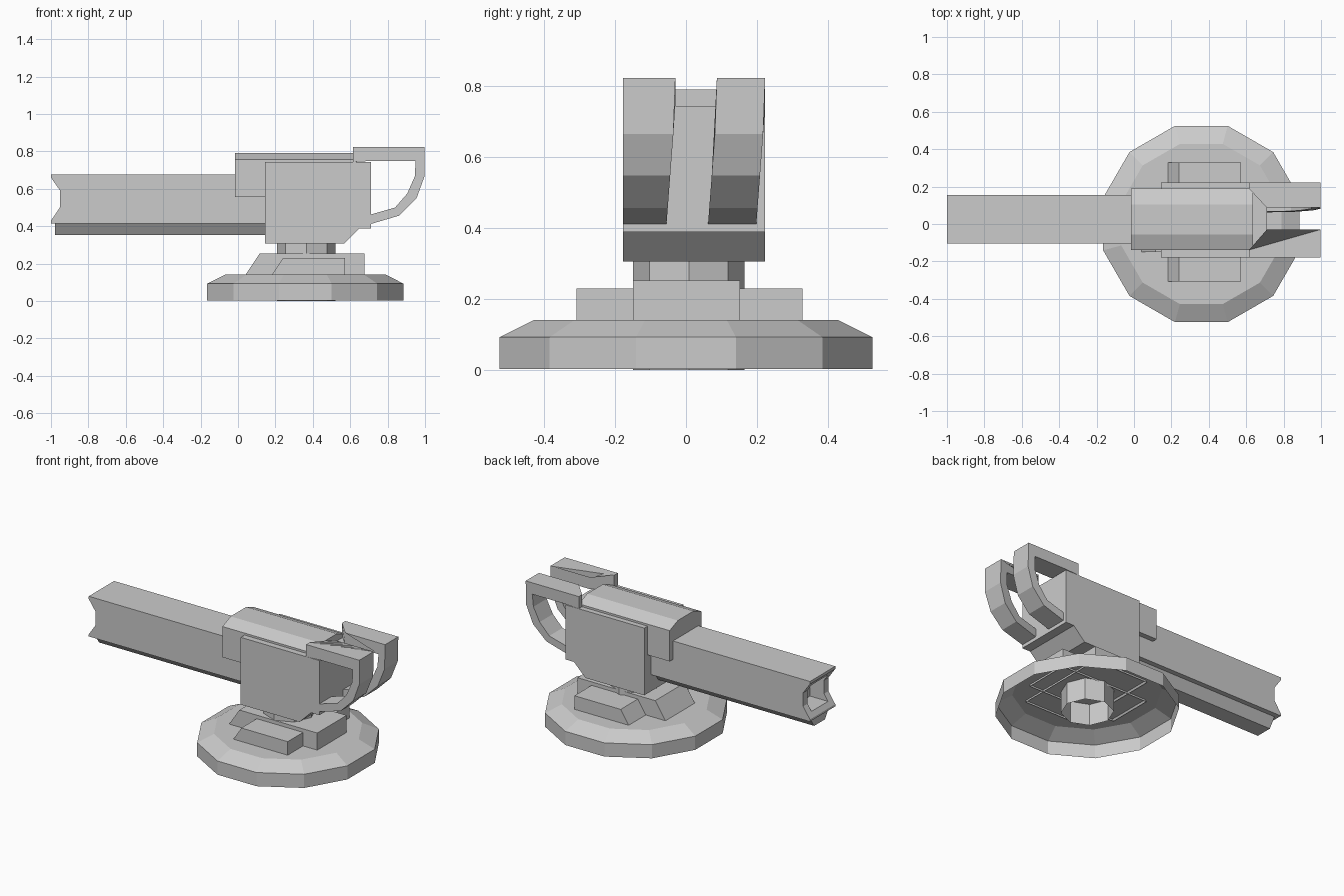
import bpy, bmesh, math

if "Cube" in bpy.data.objects:
    bpy.data.objects.remove(bpy.data.objects["Cube"])

CY = 0.025  # mid plane of the gun


def finish(name, bm):
    bmesh.ops.recalc_face_normals(bm, faces=bm.faces)
    me = bpy.data.meshes.new(name)
    bm.to_mesh(me)
    bm.free()
    ob = bpy.data.objects.new(name, me)
    bpy.context.collection.objects.link(ob)
    return ob


def prism(name, pts, axis, a, b, open_bottom=False, edit=None):
    """Extrude a profile: axis 'y' takes (x, z) points, axis 'x' takes (y, z)."""
    bm = bmesh.new()
    put = (lambda p, t: (p[0], t, p[1])) if axis == 'y' else (lambda p, t: (t, p[0], p[1]))
    r0 = [bm.verts.new(put(p, a)) for p in pts]
    r1 = [bm.verts.new(put(p, b)) for p in pts]
    n = len(pts)
    bm.faces.new(r0)
    bm.faces.new(r1[::-1])
    for i in range(n):
        j = (i + 1) % n
        bm.faces.new((r0[i], r1[i], r1[j], r0[j]))
    bmesh.ops.recalc_face_normals(bm, faces=bm.faces)
    if open_bottom:
        bm.normal_update()
        low = [f for f in bm.faces if f.normal.z < -0.9]
        bmesh.ops.delete(bm, geom=low, context='FACES')
    if edit:
        for v in bm.verts:
            edit(v.co)
    return finish(name, bm)


def lathe(name, rings, n, start, cx, cy, cap):
    """Open-bottomed n-sided shell from (radius, z) rings."""
    bm = bmesh.new()
    rows = [[bm.verts.new((cx + r * math.cos(start + 2 * math.pi * i / n),
                           cy + r * math.sin(start + 2 * math.pi * i / n), z))
             for i in range(n)] for r, z in rings]
    for lo, hi in zip(rows, rows[1:]):
        for i in range(n):
            j = (i + 1) % n
            bm.faces.new((lo[i], lo[j], hi[j], hi[i]))
    if cap:
        bm.faces.new(rows[-1])
    return finish(name, bm)


def cut(target, cutter):
    m = target.modifiers.new("cut", 'BOOLEAN')
    m.operation = 'DIFFERENCE'
    m.solver = 'EXACT'
    m.object = cutter
    cutter.hide_render = True
    cutter.hide_viewport = True


# Hollow twelve-sided base and the swivel column
k = math.cos(math.radians(15))
lathe("base", [(0.525 / k, 0.004), (0.525 / k, 0.093), (0.428 / k, 0.142)],
      12, math.radians(15), 0.36, 0.0, True)
lathe("swivel_column", [(0.157, 0.0), (0.157, 0.32)], 8, 0, 0.365, 0.008, False)

# Wedge blocks on the base
prism("long_block", [(0.033, 0.13), (0.675, 0.13), (0.675, 0.253), (0.115, 0.253)],
      'y', -0.15, 0.152, True)
prism("cross_block", [(0.175, 0.13), (0.573, 0.13), (0.573, 0.23), (0.24, 0.23)],
      'y', -0.308, 0.328, True)

# Housing and its faceted cover
prism("housing", [(0.144, 0.307), (0.567, 0.307), (0.65, 0.389), (0.71, 0.389),
                  (0.71, 0.744), (0.144, 0.744)], 'y', -0.178, 0.223)
half = [(0.164, 0.557), (0.164, 0.757), (0.08, 0.791)]
prism("cover", [(CY + y, z) for y, z in half] + [(CY - y, z) for y, z in half[::-1]],
      'x', -0.015, 0.637)

# Barrel with bored, side-notched muzzle
barrel = prism("barrel", [(CY - 0.13, 0.416), (CY + 0.13, 0.416),
                          (CY + 0.13, 0.677), (CY - 0.13, 0.677)], 'x', -1.0, 0.3)
bore = prism("bore_cutter", [(CY - 0.085, 0.46), (CY + 0.085, 0.46),
                             (CY + 0.085, 0.632), (CY - 0.085, 0.632)], 'x', -1.1, -0.85)
notch = prism("notch_cutter", [(-1.1, 0.43), (-1.0, 0.43), (-0.951, 0.502),
                               (-0.951, 0.59), (-1.0, 0.66), (-1.1, 0.66)], 'y', -0.3, 0.3)
cut(barrel, notch)
cut(barrel, bore)

# Rail under the barrel
prism("under_rail", [(CY - 0.1, 0.42), (CY - 0.055, 0.354), (CY + 0.055, 0.354),
                     (CY + 0.1, 0.42)], 'x', -0.978, 0.2)

# Pair of curved grips, flared at the top and leaning slightly lower down
grip = [(0.615, 0.823), (0.997, 0.823), (0.997, 0.666), (0.954, 0.548), (0.863, 0.457),
        (0.71, 0.412), (0.71, 0.463), (0.84, 0.5), (0.905, 0.575), (0.945, 0.666),
        (0.95, 0.749), (0.71, 0.749), (0.615, 0.744)]
top_extra = [(0.71, 0.823)]
grip = grip[:1] + top_extra + grip[1:]


def grip_edit(inner, thin, lean_outer):
    def edit(co):
        is_inner = abs(co.y - inner) < 1e-4
        if co.x < 0.65 and is_inner:
            co.y = thin
        elif is_inner or lean_outer:
            co.y -= 0.025 * max(0.0, min(1.0, (0.74 - co.z) / 0.33))
    return edit


prism("front_grip", grip, 'y', -0.178, -0.03, edit=grip_edit(-0.03, -0.139, False))
prism("back_grip", grip, 'y', 0.223, 0.087, edit=grip_edit(0.087, 0.189, True))
